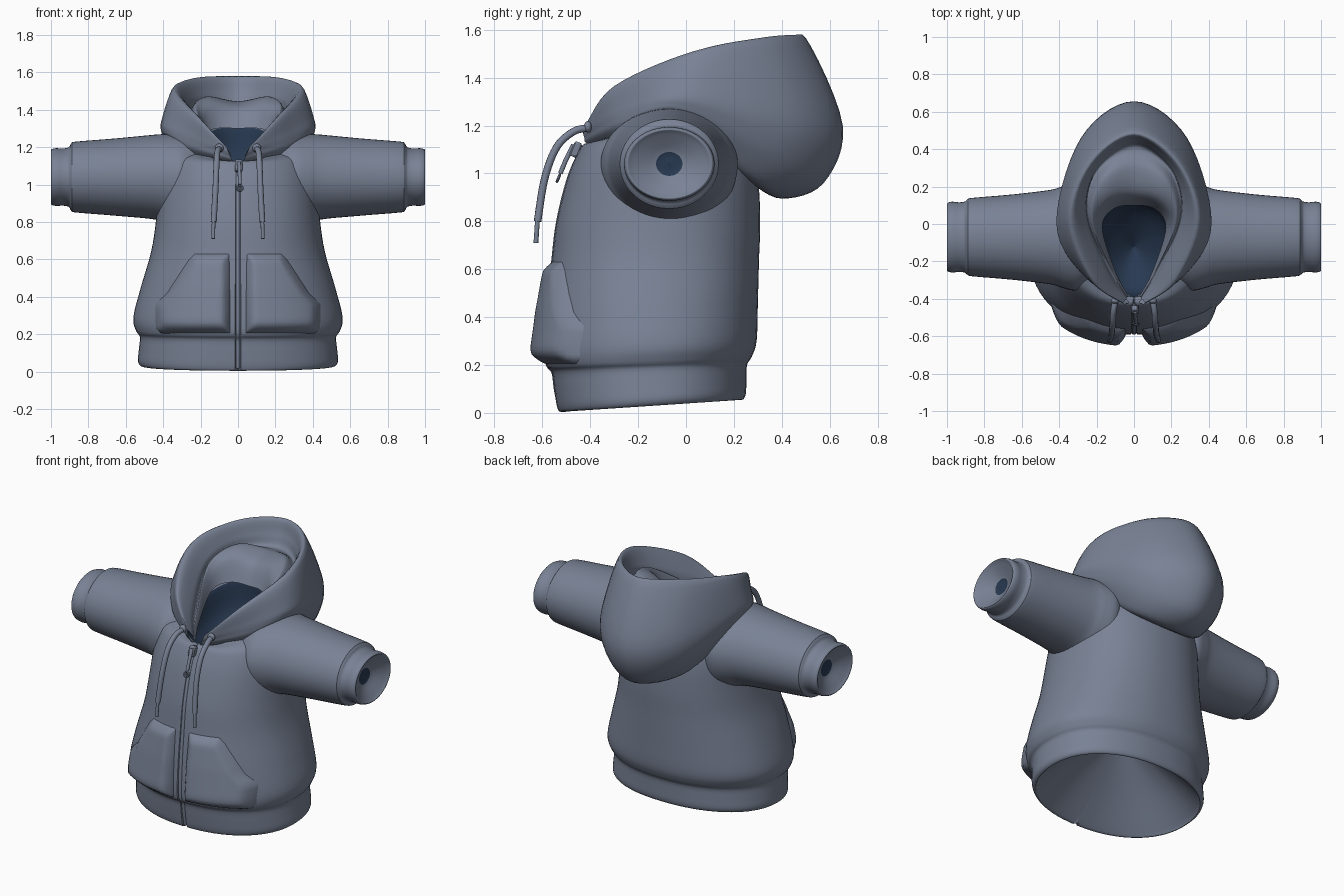
import bpy, math
from mathutils import Vector

if "Cube" in bpy.data.objects:
    bpy.data.objects.remove(bpy.data.objects["Cube"])


def material(name, rgb):
    mat = bpy.data.materials.new(name)
    mat.use_nodes = True
    mat.diffuse_color = (*rgb, 1)
    bsdf = next(n for n in mat.node_tree.nodes if n.type == "BSDF_PRINCIPLED")
    bsdf.inputs["Base Color"].default_value = (*rgb, 1)
    bsdf.inputs["Roughness"].default_value = 0.8
    return mat


CLOTH = material("slate grey cloth", (0.19, 0.223, 0.3))
LINING = material("dark blue lining", (0.021, 0.041, 0.083))


def spline(points, steps):
    """Smooth curve running through every point."""
    pts = [Vector(p) for p in points]
    last = len(pts) - 1
    out = []
    for i in range(last):
        a, b, c, d = pts[max(i - 1, 0)], pts[i], pts[i + 1], pts[min(i + 2, last)]
        for k in range(steps):
            t = k / steps
            out.append(0.5 * (2 * b + (c - a) * t + (2 * a - 5 * b + 4 * c - d) * t**2
                              + (3 * b - a - 3 * c + d) * t**3))
    return out + [pts[last]]


def smooth_rows(rows, steps):
    columns = [spline(col, steps) for col in zip(*rows)]
    return list(zip(*columns))


def skin(name, rows, closed=False, lining_from=None, angle=50):
    """Mesh object over a grid of points; rows past lining_from get the lining."""
    width = len(rows[0])
    faces = []
    for i in range(len(rows) - 1):
        for j in range(width if closed else width - 1):
            k = (j + 1) % width
            faces.append((i * width + j, i * width + k, (i + 1) * width + k, (i + 1) * width + j))
    mesh = bpy.data.meshes.new(name)
    mesh.from_pydata([tuple(p) for row in rows for p in row], [], faces)
    mesh.materials.append(CLOTH)
    mesh.materials.append(LINING)
    if lining_from is not None:
        per_row = width if closed else width - 1
        for poly in mesh.polygons:
            poly.material_index = int(poly.index // per_row >= lining_from)
    mesh.shade_smooth()
    mesh.set_sharp_from_angle(angle=math.radians(angle))
    obj = bpy.data.objects.new(name, mesh)
    bpy.context.collection.objects.link(obj)
    return obj


def mirror(obj):
    obj.modifiers.new("Mirror", "MIRROR").use_axis[0] = True


def cord(name, points, radius):
    curve = bpy.data.curves.new(name, "CURVE")
    curve.dimensions = "3D"
    curve.bevel_depth = radius
    curve.bevel_resolution = 3
    curve.use_fill_caps = True
    path = spline(points, 6)
    line = curve.splines.new("POLY")
    line.points.add(len(path) - 1)
    for point, co in zip(line.points, path):
        point.co = (*co, 1)
    curve.materials.append(CLOTH)
    obj = bpy.data.objects.new(name, curve)
    bpy.context.collection.objects.link(obj)
    return obj


def finish(name):
    obj = bpy.context.object
    obj.name = name
    obj.data.materials.append(CLOTH)
    obj.data.shade_smooth()
    obj.data.set_sharp_from_angle(angle=math.radians(40))
    return obj


def table(rows, key):
    """Linear lookup in rows sorted by their first value."""
    for a, b in zip(rows, rows[1:]):
        if key <= b[0]:
            t = max(0, (key - a[0]) / (b[0] - a[0]))
            return [p + (q - p) * t for p, q in zip(a, b)]
    return rows[-1]


# Body rings: front height, back height, half width, front y, back y
INSIDE = [(.42, .42, 0, -.12, -.12), (.2, .24, .3, -.33, .07), (.03, .08, .49, -.49, .21)]
OUTSIDE = [
    (.005, .055, .515, -.525, .235), (.03, .08, .535, -.54, .25), (.1, .14, .53, -.55, .252),
    (.17, .2, .525, -.56, .255), (.2, .235, .545, -.585, .275), (.28, .3, .56, -.59, .295),
    (.45, .45, .52, -.58, .3), (.64, .64, .465, -.56, .305), (.8, .8, .44, -.54, .31),
    (.98, .98, .425, -.495, .3), (1.08, 1.12, .4, -.455, .26), (1.12, 1.23, .345, -.43, .2),
    (1.125, 1.29, .24, -.405, .15),
]
NECK = [(1.11, 1.31, .2, -.39, .13), (1, 1.1, .16, -.34, .1), (.9, .9, 0, -.12, -.12)]
POWER = 2 / 2.2
half = [0.02, 0.03] + [0.08 + (math.pi - 0.08) * k / 36 for k in range(36)]
ANGLES = [-a for a in reversed(half)] + [0] + half + [math.pi]


def body_point(ring, a):
    zf, zb, hw, yf, yb = ring
    s, c = math.sin(a), math.cos(a)
    x = hw * math.copysign(abs(s) ** POWER, s)
    t = 0.5 - 0.5 * math.copysign(abs(c) ** POWER, c)
    y = yf + (yb - yf) * t
    groove = 0.025 if abs(a) < 0.01 and ring in OUTSIDE else 0
    return x, y + groove, zf + (zb - zf) * t


rings = INSIDE + OUTSIDE + NECK
STEPS = 4
body_rows = smooth_rows([[body_point(r, a) for a in ANGLES] for r in rings], STEPS)
skin("body", body_rows, closed=True, lining_from=(len(rings) - len(NECK)) * STEPS)


def front_y(x, z):
    _, _, hw, yf, yb = table(OUTSIDE, z)
    side = min(1, abs(x) / hw) ** (1 / POWER)
    depth = math.sqrt(1 - side**2) ** POWER
    return (yf + yb) / 2 - (yb - yf) / 2 * depth


# Hood: half rings from front to back, running over the rim
HOOD = [
    [(.02, -.38, 1.1), (.26, -.25, 1.17), (.36, -.03, 1.2), (.24, .18, 1.03), (0, .27, .96)],
    [(.03, -.42, 1.13), (.27, -.27, 1.2), (.39, -.03, 1.25), (.24, .3, .98), (0, .4, .895)],
    [(.04, -.425, 1.15), (.27, -.275, 1.235), (.408, -.015, 1.28), (.28, .41, 1.08), (0, .575, .96)],
    [(.05, -.43, 1.175), (.26, -.28, 1.28), (.41, .01, 1.34), (.28, .46, 1.25), (0, .655, 1.2)],
    [(.06, -.42, 1.2), (.22, -.3, 1.365), (.345, .03, 1.51), (.24, .34, 1.56), (0, .5, 1.567)],
    [(.04, -.4, 1.16), (.14, -.28, 1.27), (.265, .04, 1.42), (.205, .3, 1.48), (0, .45, 1.49)],
]
# Rolled collar inside the hood, running down to the neck opening
COLLAR = [
    [(.04, -.39, 1.14), (.13, -.25, 1.22), (.25, .04, 1.38), (.2, .28, 1.42), (0, .41, 1.42)],
    [(.035, -.39, 1.14), (.115, -.25, 1.215), (.225, .02, 1.4), (.17, .23, 1.47), (0, .3, 1.445)],
    [(.03, -.385, 1.13), (.105, -.25, 1.195), (.195, -.01, 1.345), (.14, .13, 1.43), (0, .17, 1.41)],
    [(.03, -.385, 1.12), (.1, -.25, 1.17), (.17, -.02, 1.27), (.11, .08, 1.3), (0, .1, 1.3)],
]
hood_rows = []
for ring in HOOD + COLLAR:
    full = ring + [(-x, y, z) for x, y, z in reversed(ring[:-1])]
    hood_rows.append(spline(full, 7))
skin("hood", smooth_rows(hood_rows, 6), angle=80)

# Sleeves flaring into the body, with stepped cuffs and a dark wrist opening:
# x, y radius, z radius
SLEEVE = [
    (.22, .24, .24), (.3, .285, .28), (.38, .272, .25), (.45, .252, .226), (.65, .228, .207),
    (.86, .21, .19), (.89, .202, .182), (.905, .19, .16), (.935, .186, .153), (.975, .189, .154),
    (1, .178, .145), (.985, .15, .125), (.94, .055, .05), (.938, .001, .001),
]
TOP_LIMIT = .23
sleeve_rows = []
for x, ry, rz in SLEEVE:
    row = []
    for k in range(48):
        a = 2 * math.pi * k / 48
        rise = -math.sin(a) * (rz if math.sin(a) > 0 else min(rz, TOP_LIMIT))
        row.append((x, -.07 - ry * math.cos(a), 1.04 + rise))
    sleeve_rows.append(row)
mirror(skin("sleeves", smooth_rows(sleeve_rows, 4), closed=True, lining_from=(len(SLEEVE) - 2) * 4))

# Puffed front pockets that follow the body
POCKET_EDGE = [(.2, .41), (.23, .445), (.36, .45), (.42, .385), (.5, .335), (.6, .27), (.64, .23)]
LOW, HIGH, INNER, GRID = .2, .64, .037, 24
ease = [(1 - math.cos(math.pi * k / GRID)) / 2 for k in range(GRID + 1)]
pocket_rows = []
for v in ease:
    z = LOW + (HIGH - LOW) * v
    outer = table(POCKET_EDGE, z)[1]
    row = []
    for u in ease:
        x = INNER + (outer - INNER) * u
        edge = min(x - INNER, outer - x, z - LOW, HIGH - z)
        puff = math.sqrt(max(0, min(1, edge / .05)))
        row.append((x, front_y(x, z) + .03 - (.065 + .035 * (1 - v)) * puff, z))
    pocket_rows.append(row)
mirror(skin("pockets", pocket_rows, angle=70))

# Drawstrings with eyelets and thin tips
mirror(cord("drawstrings", [(.1, -.41, 1.19), (.11, -.47, 1.175), (.115, -.54, 1.11),
                            (.12, -.59, .98), (.13, -.62, .8)], .016))
mirror(cord("drawstring_tips", [(.13, -.62, .81), (.133, -.627, .71)], .01))
bpy.ops.mesh.primitive_uv_sphere_add(segments=16, ring_count=8, radius=.024)
eyelet = finish("eyelets")
for vert in eyelet.data.vertices:
    vert.co = Vector((vert.co.x, vert.co.y * .7, vert.co.z)) + Vector((.1, -.41, 1.195))
mirror(eyelet)

# Zipper: strip in the groove, slider and pull with ring
strip = [(0, front_y(0, z) + .009, z) for z in (.02, .1, .17, .21, .3, .45, .64, .8, .98, 1.1)]
cord("zipper_strip", strip, .012)
bpy.ops.mesh.primitive_cube_add(size=1, location=(.003, -.46, 1.1), rotation=(-.4, 0, 0))
slider = finish("zipper_slider")
slider.scale = (.04, .035, .065)
slider.modifiers.new("Bevel", "BEVEL").width = .15
cord("zipper_pull", [(.005, -.47, 1.12), (.008, -.5, 1.06), (.01, -.525, 1)], .01)
bpy.ops.mesh.primitive_torus_add(major_radius=.015, minor_radius=.006, major_segments=20,
                                 minor_segments=8, location=(.01, -.533, .98),
                                 rotation=(math.pi / 2 - .4, 0, 0))
finish("zipper_ring")
